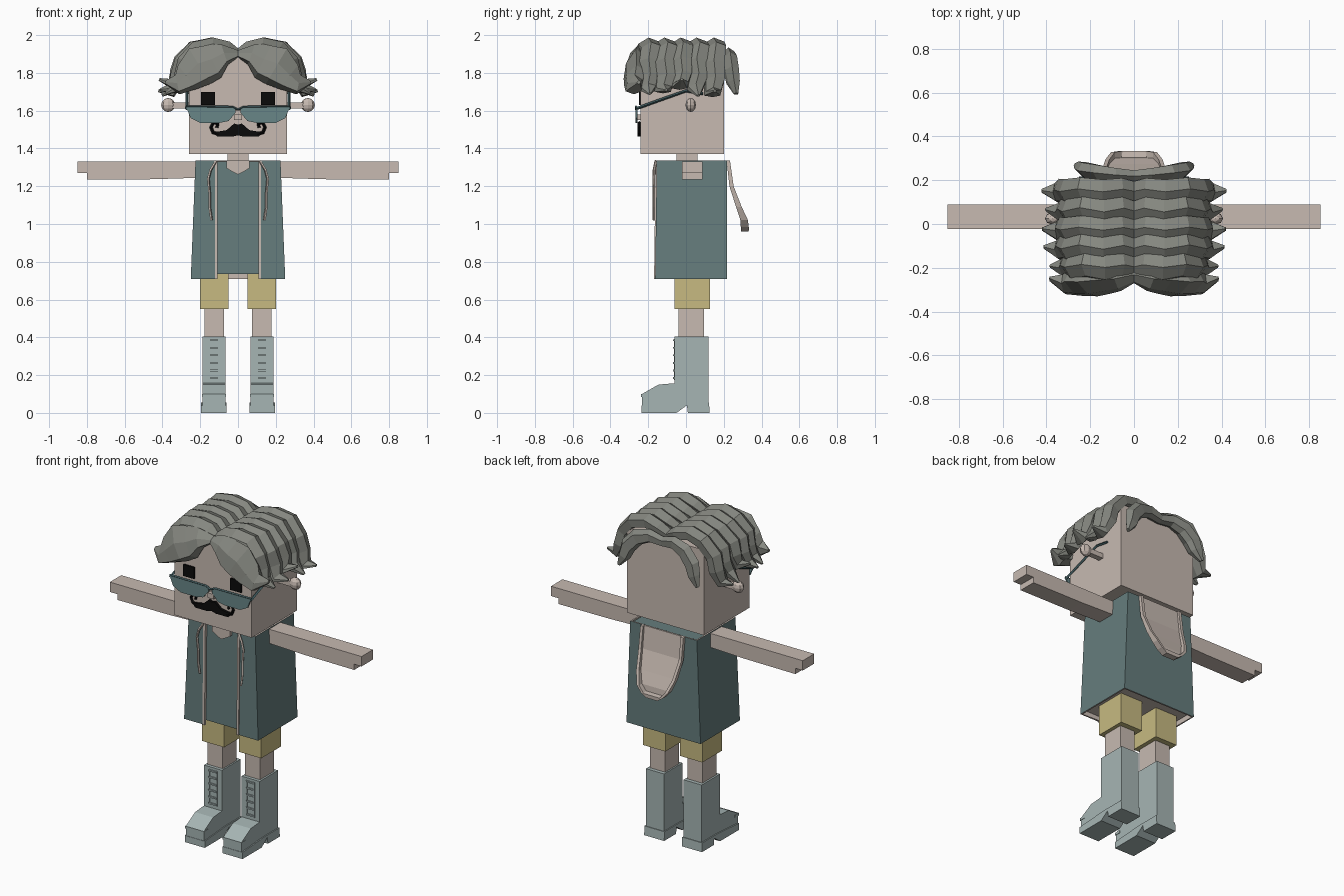
import bpy, bmesh, math

cube = bpy.data.objects.get("Cube")
if cube:
    bpy.data.objects.remove(cube, do_unlink=True)


def material(name, r, g, b):
    m = bpy.data.materials.new(name)
    m.use_nodes = True
    m.diffuse_color = (r, g, b, 1)
    shader = m.node_tree.nodes["Principled BSDF"]
    shader.inputs["Base Color"].default_value = (r, g, b, 1)
    shader.inputs["Roughness"].default_value = 0.9
    return m


SKIN = material("pale_skin", 0.57, 0.49, 0.44)
TEAL = material("dark_teal_cloth", 0.13, 0.205, 0.205)
SHORTS = material("khaki", 0.57, 0.49, 0.22)
BOOT = material("pale_blue_leather", 0.38, 0.46, 0.455)
HAIR = material("grey_hair", 0.235, 0.242, 0.215)
BLACK = material("black", 0.003, 0.003, 0.003)
LENS = material("teal_lens", 0.14, 0.24, 0.245)
FRAME = material("teal_frame", 0.06, 0.12, 0.13)
SIDES = (("left_", 1), ("right_", -1))


def build(name, verts, faces, mat, fix=True):
    me = bpy.data.meshes.new(name)
    me.from_pydata(verts, [], faces)
    if fix:
        bm = bmesh.new()
        bm.from_mesh(me)
        bmesh.ops.recalc_face_normals(bm, faces=bm.faces)
        bm.to_mesh(me)
        bm.free()
    me.materials.append(mat)
    ob = bpy.data.objects.new(name, me)
    bpy.context.collection.objects.link(ob)
    return ob


def loft(name, rings, mat):
    """Skin a list of equal rings and cap both ends."""
    n = len(rings[0])
    verts = [v for ring in rings for v in ring]
    faces = [(k * n + i, k * n + (i + 1) % n, (k + 1) * n + (i + 1) % n, (k + 1) * n + i)
             for k in range(len(rings) - 1) for i in range(n)]
    faces += [tuple(range(n)), tuple(range(len(verts) - n, len(verts)))]
    return build(name, verts, faces, mat)


def box(name, x, y, z, mat, s=1):
    return loft(name, [[(s * x[0], y[0], h), (s * x[1], y[0], h),
                        (s * x[1], y[1], h), (s * x[0], y[1], h)] for h in z], mat)


def plate(name, pts, y0, y1, mat, s=1):
    """Outline in x and z, given depth along y."""
    return loft(name, [[(s * x, y, z) for x, z in pts] for y in (y0, y1)], mat)


def tube(name, pts, radius, mat, s=1):
    cu = bpy.data.curves.new(name, "CURVE")
    cu.dimensions = "3D"
    cu.bevel_depth = radius
    cu.bevel_resolution = 0
    cu.use_fill_caps = True
    sp = cu.splines.new("POLY")
    sp.points.add(len(pts) - 1)
    for p, (x, y, z) in zip(sp.points, pts):
        p.co = (s * x, y, z, 1)
    tmp = bpy.data.objects.new(name + "_path", cu)
    bpy.context.collection.objects.link(tmp)
    me = bpy.data.meshes.new_from_object(tmp.evaluated_get(bpy.context.evaluated_depsgraph_get()))
    bpy.data.objects.remove(tmp, do_unlink=True)
    me.materials.clear()
    me.materials.append(mat)
    for f in me.polygons:
        f.use_smooth = False
    ob = bpy.data.objects.new(name, me)
    bpy.context.collection.objects.link(ob)


def lock(name, path, s):
    """Hair lock: path rows are x, y, z, half width, half thickness."""
    section = ((-1, -.6), (-.8, .2), (.1, 1), (1, .5), (.9, -.6), (0, -.9))
    rings = []
    for i, (x, y, z, w, t) in enumerate(path):
        a, b = path[max(i - 1, 0)], path[min(i + 1, len(path) - 1)]
        dx, dz = b[0] - a[0], b[2] - a[2]
        d = math.hypot(dx, dz)
        nx, nz = (-dz / d, dx / d) if i else (0, 1)
        rings.append([(s * (x + nx * t * v), y + w * u, z + nz * t * v) for u, v in section])
    loft(name, rings, HAIR)


# Head and neck
box("head", (-.26, .26), (-.24, .2), (1.37, 1.89), SKIN)
box("neck", (-.055, .055), (-.05, .06), (1.3, 1.38), SKIN)
box("nose", (-.02, .02), (-.265, -.24), (1.55, 1.58), SKIN)

# Shirt body, with a pale underside
core = loft("shirt_body", [[(-w, -f, z), (w, -f, z), (w, .2, z), (-w, .2, z)]
                           for w, f, z in ((.235, .15, .735), (.212, .142, 1.33))], TEAL)
core.data.materials.append(SKIN)
for f in core.data.polygons:
    if f.normal.z < -.5:
        f.material_index = 1

# Open vest with pale lining and trim
plan = ((.115, -1), (1, -1), (1, 1), (-1, 1), (-1, -1), (-.115, -1))
verts = []
for w, f, z in ((.25, .163, .71), (.225, .155, 1.335)):
    verts += [(x * w if abs(x) == 1 else x, -f if y < 0 else .217, z) for x, y in plan]
vest = build("vest", verts, [(i, i + 1, i + 7, i + 6) for i in range(5)], TEAL, fix=False)
vest.data.materials.append(SKIN)
mod = vest.modifiers.new("cloth", "SOLIDIFY")
mod.thickness = .012
mod.offset = -1
mod.material_offset = 1
mod.material_offset_rim = 1

# Collar opening
plate("collar_opening", [(-.06, 1.337), (.06, 1.337), (.06, 1.295), (.03, 1.277),
                         (0, 1.262), (-.03, 1.277), (-.06, 1.295)], -.163, -.13, SKIN)

# Hood hanging at the back: a scooped flap with a raised rim
rings = []
for z, y, w, d, hollow in ((1.335, .215, .145, .018, 1), (1.2, .23, .145, .022, 1),
                           (1.09, .265, .13, .03, 1), (1.02, .288, .105, .04, 1),
                           (.985, .29, .075, .042, 1), (.982, .291, .07, .042, 0),
                           (.96, .292, .04, .04, 0)):
    inner, floor = w - .018, y + (d * .3 if hollow else d)
    half = [(w, y), (w, y + d), (inner, y + d), (inner, floor)]
    rings.append([(x, v, z) for x, v in half] + [(-x, v, z) for x, v in reversed(half)])
loft("hood", rings, SKIN)

for side, s in SIDES:
    # Arms with a stepped hand
    plate(side + "arm", [(.2, 1.33), (.85, 1.33), (.85, 1.27), (.8, 1.27), (.8, 1.235),
                         (.45, 1.237), (.2, 1.245)], -.022, .088, SKIN, s)
    # Vest trim and drawstrings
    loft(side + "vest_trim", [[(s * x, y + dy, z) for x, dy in
                               ((.108, 0), (.122, 0), (.122, .015), (.108, .015))]
                              for y, z in ((-.169, .71), (-.161, 1.337))], SKIN)
    tube(side + "drawstring", [(.115, -.16, 1.335), (.145, -.17, 1.285), (.157, -.172, 1.24),
                               (.15, -.17, 1.16), (.15, -.17, 1.09), (.14, -.17, 1.02)],
         .007, SKIN, s)
    # Legs and shorts
    box(side + "shorts_leg", (.05, .2), (-.062, .128), (.55, .76), SHORTS, s)
    box(side + "leg", (.075, .177), (-.04, .095), (.38, .56), SKIN, s)

    # Boots
    profile = [(.118, .405), (-.06, .405), (-.06, .157), (-.145, .15), (-.233, .1),
               (-.233, .03), (-.05, .03), (0, .04), (.118, .04)]
    loft(side + "boot", [[(s * x, y, z) for y, z in profile] for x in (.066, .188)], BOOT)
    sole = [(-.235, 0), (-.05, 0), (.005, .04), (.01, 0), (.125, 0), (.122, .055),
            (-.03, .055), (-.235, .04)]
    loft(side + "boot_sole", [[(s * x, y, z) for y, z in sole] for x in (.06, .195)], BOOT)
    box(side + "toe_band", (.063, .191), (-.238, -.2), (.085, .1), BOOT, s)
    for x in (.102, .152):
        box(side + "lace_strip", (x - .004, x + .004), (-.064, -.05), (.175, .39), BOOT, s)
    for i in range(6):
        z = .18 + i * .04
        box(side + "lace", (.1, .154), (-.068, -.05), (z, z + .009), BOOT, s)

    # Eyes and moustache
    box(side + "eye", (.122, .195), (-.25, -.23), (1.63, 1.7), BLACK, s)
    plate(side + "moustache", [(0, 1.525), (.02, 1.532), (.06, 1.497), (.1, 1.49), (.13, 1.487),
                               (.11, 1.462), (.03, 1.462), (0, 1.47)], -.256, -.235, BLACK, s)
    tube(side + "moustache_curl", [(.1, -.248, 1.473), (.132, -.248, 1.485), (.143, -.248, 1.512),
                                   (.13, -.248, 1.537), (.108, -.248, 1.53),
                                   (.112, -.248, 1.51)], .009, BLACK, s)

    # Sunglasses
    plate(side + "lens", [(.275, 1.62), (.015, 1.617), (.012, 1.59), (.05, 1.545), (.1, 1.535),
                          (.2, 1.535), (.25, 1.56)], -.268, -.258, LENS, s)
    tube(side + "glasses_top", [(0, -.265, 1.605), (.03, -.265, 1.62), (.275, -.265, 1.622)],
         .006, FRAME, s)
    tube(side + "glasses_temple", [(.272, -.265, 1.61), (.27, -.17, 1.645), (.27, 0, 1.705),
                                   (.27, .09, 1.69)], .008, FRAME, s)

    # Ears: a stem with a faceted ball
    box(side + "ear_stem", (.25, .35), (.008, .042), (1.612, 1.642), SKIN, s)
    bpy.ops.mesh.primitive_uv_sphere_add(segments=8, ring_count=6, radius=.037,
                                         location=(s * .37, .025, 1.63))
    ball = bpy.context.object
    ball.name = side + "ear_ball"
    ball.scale.y = .75
    ball.data.materials.append(SKIN)

    # Hair: a row of wavy locks falling from the centre parting
    wave = (0, .012, -.006, .014, -.004, .008, -.006, .01)
    for k, (y, drop, out) in enumerate(((-.2, .01, -.03), (-.115, .02, 0), (-.03, -.01, .005),
                                        (.055, .01, -.01), (.145, .045, .01))):
        spine = ((0, 1.9, .05, .03), (.06, 1.925, .056, .042), (.14, 1.945, .062, .042),
                 (.23, 1.925, .058, .045), (.295, 1.86, .062, .045),
                 (.315, 1.79, .056, .045), (.345, 1.73, .045, .032), (.412, 1.72, .008, .008))
        flip = (-.02, .01, .035, -.03, .03)[k]
        lock(side + "hair_lock_%d" % (k + 1),
             [(x + out * i / 7, y + wave[i] * (1 if k % 2 else .7),
               z - drop * max(i - 3, 0) / 4 + (flip if i == 7 else 0), w, t)
              for i, (x, z, w, t) in enumerate(spine)], s)
    # Fringe sweeping over the forehead
    lock(side + "fringe", [(0, -.235, 1.9, .035, .02), (.07, -.255, 1.895, .05, .06),
                           (.13, -.262, 1.855, .055, .1), (.2, -.27, 1.83, .06, .115),
                           (.265, -.268, 1.775, .06, .085), (.32, -.275, 1.735, .045, .055),
                           (.385, -.25, 1.75, .01, .01)], s)
    # Short locks at the back
    lock(side + "back_hair", [(0, .215, 1.88, .03, .03), (.08, .22, 1.895, .035, .04),
                              (.16, .23, 1.87, .04, .05), (.215, .24, 1.81, .04, .05),
                              (.235, .25, 1.75, .035, .04), (.265, .265, 1.69, .012, .012)], s)
